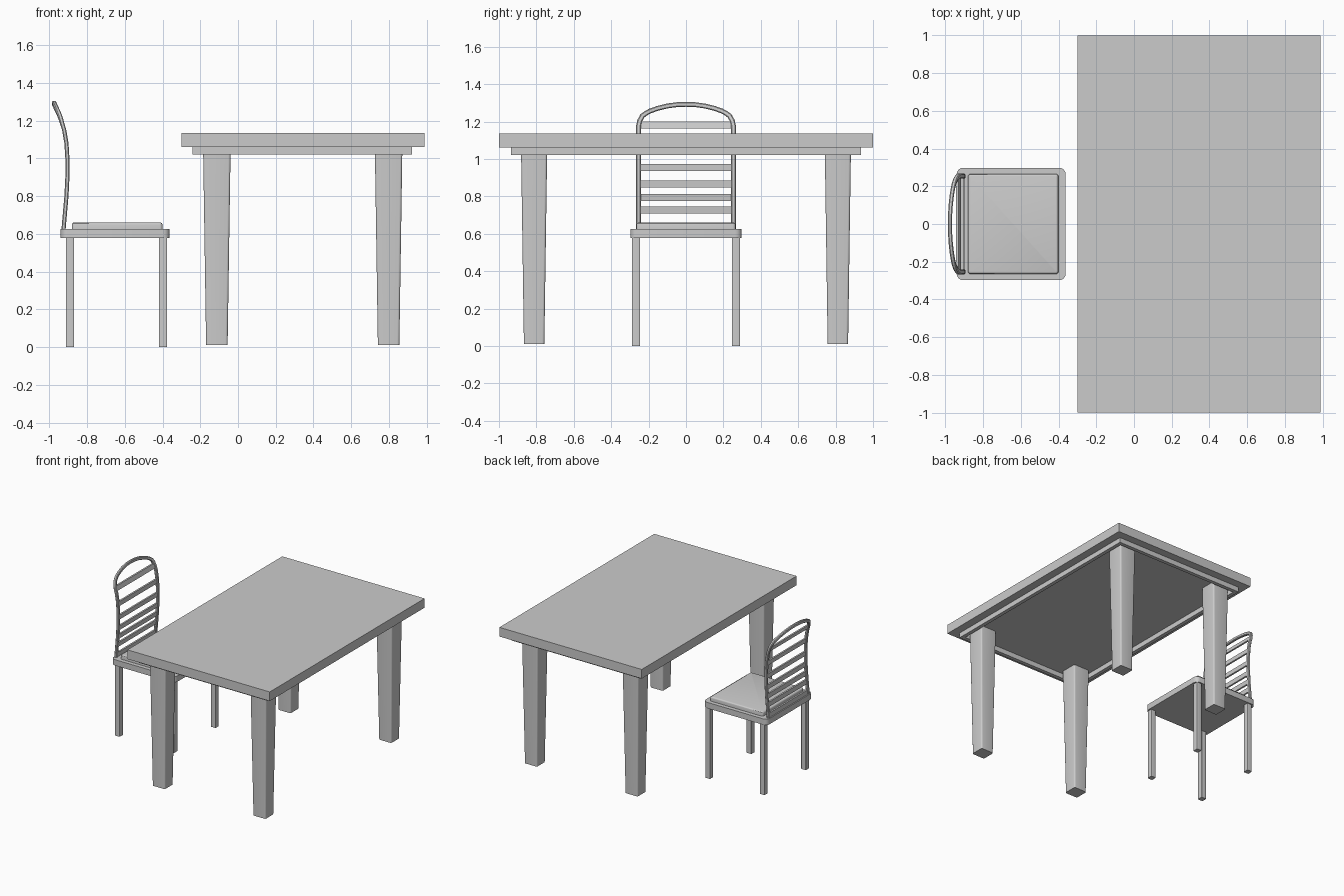
import bpy, bmesh
from mathutils import Vector

if "Cube" in bpy.data.objects:
    bpy.data.objects.remove(bpy.data.objects["Cube"])


def finish(name, bm, smooth=False):
    bmesh.ops.recalc_face_normals(bm, faces=bm.faces)
    me = bpy.data.meshes.new(name)
    bm.to_mesh(me)
    bm.free()
    ob = bpy.data.objects.new(name, me)
    bpy.context.collection.objects.link(ob)
    if smooth:
        bpy.context.view_layer.objects.active = ob
        ob.select_set(True)
        bpy.ops.object.shade_smooth_by_angle()
        ob.select_set(False)
    return ob


def box(name, lo, hi, upright=0, rim=0, taper=1, smooth=False):
    """Box with optional rounded upright edges, rounded top rim and narrowed foot."""
    lo, hi = Vector(lo), Vector(hi)
    mid, size = (lo + hi) / 2, hi - lo
    bm = bmesh.new()
    bmesh.ops.create_cube(bm, size=1)
    for v in bm.verts:
        k = taper if v.co.z < 0 else 1
        v.co = mid + Vector((v.co.x * size.x * k, v.co.y * size.y * k, v.co.z * size.z))
    if upright:
        edges = [e for e in bm.edges
                 if abs(e.verts[0].co.z - e.verts[1].co.z) > size.z / 2]
        bmesh.ops.bevel(bm, geom=edges, offset=upright, segments=4, profile=0.5,
                        affect='EDGES')
    if rim:
        edges = [e for e in bm.edges if all(v.co.z > hi.z - 1e-4 for v in e.verts)]
        bmesh.ops.bevel(bm, geom=edges, offset=rim, segments=3, profile=0.5,
                        affect='EDGES')
    return finish(name, bm, smooth)


# Table top
box("table_top", (-0.30, -1, 1.06), (0.987, 1, 1.135))

# Apron frame under the top, open in the middle
ax0, ax1, ay, t = -0.24, 0.922, 0.935, 0.03
for s in (-1, 1):
    y0, y1 = sorted((s * ay, s * (ay - t)))
    box("apron_end", (ax0, y0, 1.02), (ax1, y1, 1.061))
for x in (ax0, ax1 - t):
    box("apron_side", (x, -ay + t, 1.02), (x + t, ay - t, 1.061))

# Tapered table legs
for x in (-0.112, 0.798):
    for y in (-0.812, 0.812):
        box("table_leg", (x - 0.073, y - 0.07, 0.01), (x + 0.073, y + 0.07, 1.061),
            upright=0.012, taper=0.78, smooth=True)

# Chair seat, cushion and legs
box("seat", (-0.94, -0.298, 0.577), (-0.362, 0.298, 0.625), upright=0.035, smooth=True)
box("seat_cushion", (-0.88, -0.265, 0.62), (-0.40, 0.265, 0.66),
    upright=0.015, rim=0.012, smooth=True)
for x in (-0.89, -0.397):
    for y in (-0.267, 0.267):
        box("chair_leg", (x - 0.022, y - 0.022, 0), (x + 0.022, y + 0.022, 0.58),
            upright=0.005, smooth=True)

# Side curve of the chair back: (z, x)
LEAN = [(0.58, -0.927), (0.64, -0.923), (0.72, -0.916), (0.80, -0.909), (0.90, -0.904),
        (1.0, -0.904), (1.08, -0.909), (1.15, -0.921), (1.22, -0.942), (1.30, -0.979)]


def lean_x(z):
    for (z0, x0), (z1, x1) in zip(LEAN, LEAN[1:]):
        if z <= z1:
            return x0 + (x1 - x0) * (z - z0) / (z1 - z0)
    return LEAN[-1][1]


# Bent back frame: rounded bar swept along posts and arch
half = [(0.254, z) for z in (0.59, 0.64, 0.72, 0.80, 0.85, 0.90, 0.95, 1.0, 1.04, 1.08, 1.12, 1.15)]
half += [(0.253, 1.18), (0.247, 1.205), (0.233, 1.23), (0.215, 1.244), (0.19, 1.257),
         (0.15, 1.271), (0.10, 1.283), (0.05, 1.29)]
yz = half + [(0, 1.292)] + [(-y, z) for y, z in reversed(half)]
path = [Vector((lean_x(z), y, z)) for y, z in yz]
a, b, c = 0.011, 0.013, 0.005
section = [(a, b - c), (a - c, b), (c - a, b), (-a, b - c),
           (-a, c - b), (c - a, -b), (a - c, -b), (a, c - b)]
bm = bmesh.new()
rings = []
for i, p in enumerate(path):
    tan = (path[min(i + 1, len(path) - 1)] - path[max(i - 1, 0)]).normalized()
    depth = (Vector((1, 0, 0)) - tan * tan.x).normalized()
    side = tan.cross(depth)
    rings.append([bm.verts.new(p + depth * u + side * v) for u, v in section])
for r, q in zip(rings, rings[1:]):
    for k in range(8):
        bm.faces.new((r[k], r[k - 1], q[k - 1], q[k]))
bm.faces.new(rings[0])
bm.faces.new(rings[-1])
finish("back_frame", bm, smooth=True)

# Horizontal back slats, each leaning with the frame
for z in (0.642, 0.727, 0.794, 0.866, 0.954, 1.062, 1.181):
    h = 0.018
    slat = box("back_slat", (-0.007, -0.25, -h), (0.007, 0.25, h))
    for v in slat.data.vertices:
        v.co.x += lean_x(z + v.co.z)
        v.co.z += z
